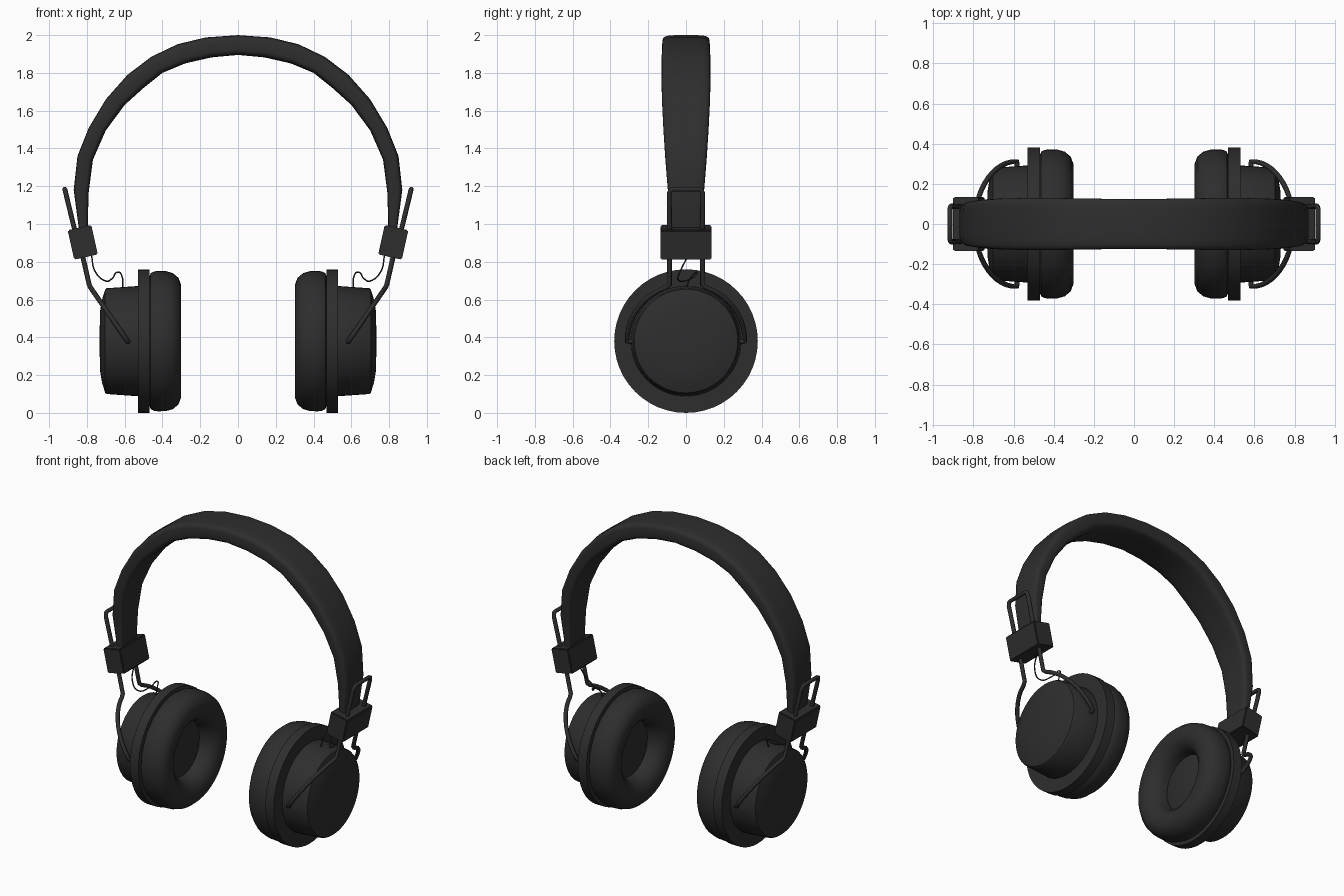
import bpy, bmesh, math
from mathutils import Vector, Matrix

if "Cube" in bpy.data.objects:
    bpy.data.objects.remove(bpy.data.objects["Cube"])

black = bpy.data.materials.new("soft black")
black.diffuse_color = (0.027, 0.027, 0.027, 1)
black.use_nodes = True
black.node_tree.nodes["Principled BSDF"].inputs["Base Color"].default_value = black.diffuse_color
CUP_Z = 0.38


def finish(ob, mirror=True, angle=35):
    """Colour, smooth by angle, and mirror a part to the other ear."""
    bpy.ops.object.select_all(action='DESELECT')
    bpy.context.view_layer.objects.active = ob
    ob.select_set(True)
    if ob.type == 'CURVE':
        bpy.ops.object.convert(target='MESH')
        ob = bpy.context.object
    ob.data.materials.clear()
    ob.data.materials.append(black)
    bpy.ops.object.shade_smooth_by_angle(angle=math.radians(angle))
    if mirror:
        ob.modifiers.new("other_side", 'MIRROR')
    return ob


def from_bmesh(name, bm):
    bmesh.ops.recalc_face_normals(bm, faces=bm.faces)
    me = bpy.data.meshes.new(name)
    bm.to_mesh(me)
    bm.free()
    ob = bpy.data.objects.new(name, me)
    bpy.context.collection.objects.link(ob)
    return ob


def lathe(name, profile, n=48):
    """Spin an (x, radius) profile round the ear cup axis."""
    bm = bmesh.new()
    vs = [bm.verts.new((x, 0, CUP_Z + r)) for x, r in profile]
    edges = [bm.edges.new(p) for p in zip(vs, vs[1:])]
    bmesh.ops.spin(bm, geom=vs + edges, cent=(0, 0, CUP_Z), axis=(1, 0, 0),
                   angle=2 * math.pi, steps=n, use_duplicate=False)
    bmesh.ops.remove_doubles(bm, verts=bm.verts, dist=1e-4)
    return finish(from_bmesh(name, bm))


def tube(name, pts, radius, spline='POLY'):
    """Round wire through the points."""
    cu = bpy.data.curves.new(name, 'CURVE')
    cu.dimensions = '3D'
    cu.bevel_depth = radius
    cu.bevel_resolution = 2
    cu.resolution_u = 6
    cu.use_fill_caps = True
    sp = cu.splines.new(spline)
    if spline == 'BEZIER':
        sp.bezier_points.add(len(pts) - 1)
        for b, p in zip(sp.bezier_points, pts):
            b.co = p
            b.handle_left_type = b.handle_right_type = 'AUTO'
    else:
        sp.points.add(len(pts) - 1)
        for q, p in zip(sp.points, pts):
            q.co = (*p, 1)
    ob = bpy.data.objects.new(name, cu)
    bpy.context.collection.objects.link(ob)
    return finish(ob, angle=60)


# Ear cups: padded ring, rim disc and outer housing
lathe("ear_cushion", [(0.47, 0.34), (0.462, 0.36), (0.445, 0.369), (0.42, 0.372), (0.38, 0.37),
                      (0.345, 0.36), (0.315, 0.335), (0.302, 0.30), (0.302, 0.265),
                      (0.315, 0.23), (0.34, 0.20), (0.375, 0.185), (0.42, 0.18)])
lathe("speaker_cover", [(0.405, 0), (0.405, 0.165), (0.415, 0.19)])
lathe("cup_rim", [(0.468, 0), (0.468, 0.38), (0.53, 0.38), (0.53, 0)])
lathe("cup_housing", [(0.52, 0.292), (0.555, 0.29), (0.695, 0.28), (0.703, 0.274),
                      (0.72, 0.22), (0.73, 0.16), (0.734, 0)])

# Headband: rounded section swept over stations (outer x, z, inner x, z, half width)
half = [(0, 2.0, 0, 1.895, 0.125), (0.17, 1.988, 0.14, 1.882, 0.126),
        (0.32, 1.952, 0.28, 1.85, 0.128), (0.46, 1.885, 0.40, 1.80, 0.13),
        (0.585, 1.79, 0.50, 1.72, 0.13), (0.70, 1.66, 0.60, 1.63, 0.127),
        (0.79, 1.51, 0.70, 1.495, 0.12), (0.85, 1.36, 0.768, 1.34, 0.11),
        (0.87, 1.18, 0.79, 1.17, 0.096), (0.85, 1.03, 0.795, 1.02, 0.086),
        (0.835, 0.92, 0.795, 0.915, 0.08)]
stations = [(-a, b, -c, d, w) for a, b, c, d, w in half[:0:-1]] + half
bm = bmesh.new()
rings = []
for ox, oz, ix, iz, w in stations:
    o, i = Vector((ox, 0, oz)), Vector((ix, 0, iz))
    ring = []
    for k in range(24):
        a = 2 * math.pi * (k + 0.5) / 24
        c, s = math.cos(a), math.sin(a)
        u = math.copysign(abs(c) ** 0.4, c)
        v = math.copysign(abs(s) ** 0.4, s)
        p = (o + i) / 2 + (o - i) / 2 * v
        ring.append(bm.verts.new((p.x, w * u, p.z)))
    rings.append(ring)
for r1, r2 in zip(rings, rings[1:]):
    for k in range(24):
        j = (k + 1) % 24
        bm.faces.new((r1[k], r1[j], r2[j], r2[k]))
bm.faces.new(rings[0])
bm.faces.new(rings[-1])
finish(from_bmesh("headband", bm), mirror=False, angle=50)

# Slider blocks at the band ends
bm = bmesh.new()
bmesh.ops.create_cube(bm, size=1)
bmesh.ops.scale(bm, vec=(0.128, 0.27, 0.16), verts=bm.verts)
bmesh.ops.bevel(bm, geom=bm.edges[:], offset=0.006, segments=2, affect='EDGES')
bmesh.ops.transform(bm, verts=bm.verts, matrix=Matrix.Translation((0.822, 0, 0.903))
                    @ Matrix.Rotation(math.radians(12.5), 4, 'Y'))
finish(from_bmesh("slider_block", bm))

# Wire yoke: loop above the block, legs wrapping round the housing
leg = [(0.917, 0.07, 1.184), (0.915, 0.083, 1.178), (0.911, 0.089, 1.16),
       (0.865, 0.087, 0.97), (0.82, 0.087, 0.82), (0.788, 0.087, 0.68)]
for t in range(20, 91, 7):
    a = math.radians(t)
    z = CUP_Z + 0.302 * math.cos(a)
    leg.append((0.585 + 0.2 * (z - CUP_Z) / 0.29, 0.312 * math.sin(a), z))
leg += [(0.583, 0.30, 0.378), (0.583, 0.27, 0.378)]
tube("wire_yoke", [(x, -y, z) for x, y, z in leg[::-1]] + leg, 0.013)

# Thin audio cable from block to cup
tube("audio_cable", [(0.775, 0.01, 0.83), (0.757, -0.03, 0.75), (0.71, -0.04, 0.702),
                     (0.665, 0.03, 0.712), (0.637, 0.06, 0.745), (0.615, 0.03, 0.725),
                     (0.61, 0.0, 0.66)], 0.004, 'BEZIER')
